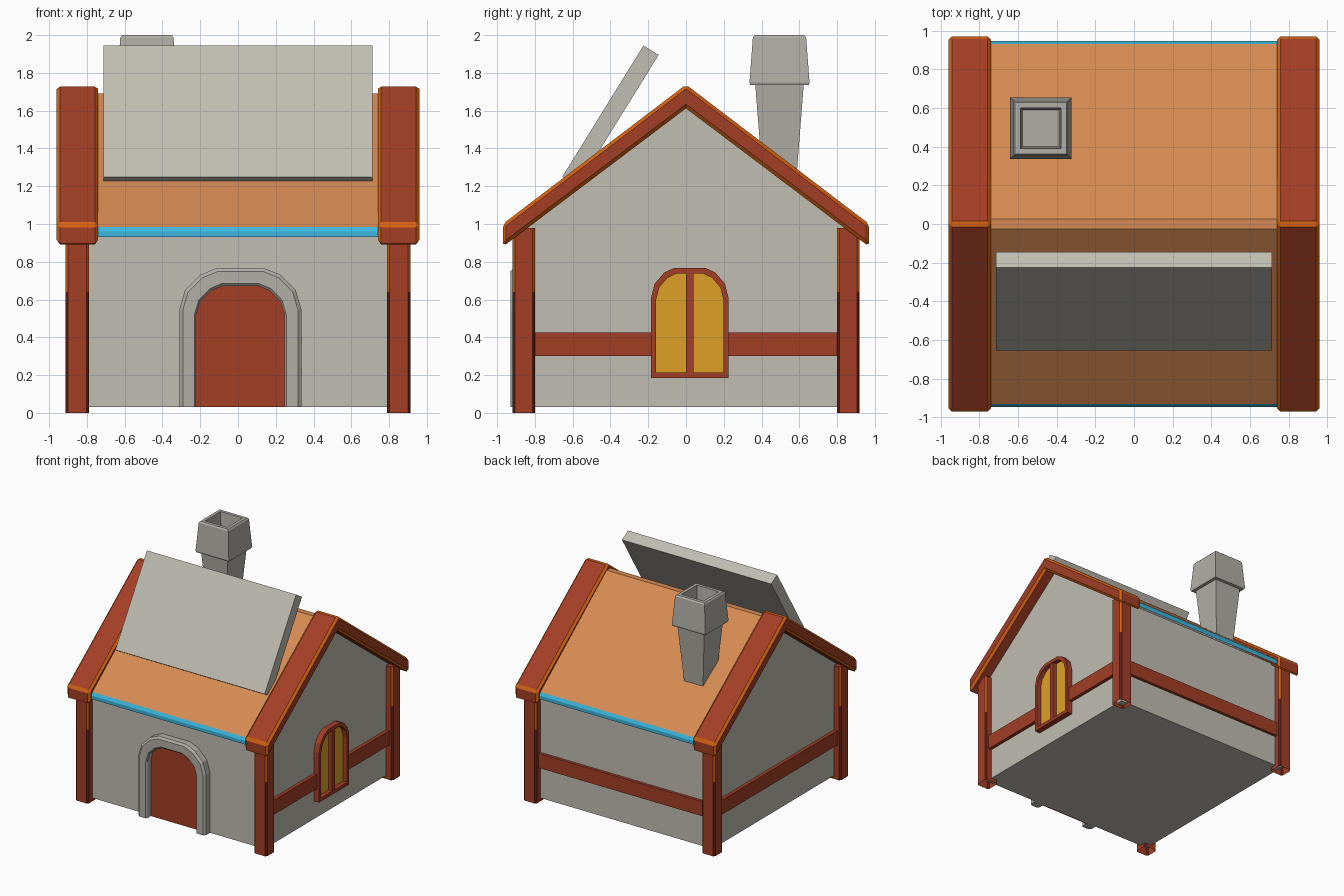
import bpy, bmesh
from mathutils import Vector

if "Cube" in bpy.data.objects:
    bpy.data.objects.remove(bpy.data.objects["Cube"])


def material(name, rgb):
    m = bpy.data.materials.new(name)
    lin = [((c / 255 + 0.055) / 1.055) ** 2.4 for c in rgb]
    m.diffuse_color = (*lin, 1)
    m.use_nodes = True
    m.node_tree.nodes["Principled BSDF"].inputs["Base Color"].default_value = m.diffuse_color
    return m


WALL = material("wall_grey", (192, 189, 178))
STONE = material("stone_grey", (178, 175, 167))
WOOD = material("red_wood", (163, 62, 38))
DARK = material("dark_wood", (95, 32, 20))
EDGE = material("orange_edge", (215, 98, 18))
ROOF = material("roof_orange", (213, 138, 83))
BLUE = material("eave_blue", (60, 182, 222))
GOLD = material("window_gold", (222, 160, 38))


def finish(bm, name, *mats):
    bmesh.ops.recalc_face_normals(bm, faces=bm.faces)
    me = bpy.data.meshes.new(name)
    bm.to_mesh(me)
    bm.free()
    for m in mats:
        me.materials.append(m)
    ob = bpy.data.objects.new(name, me)
    bpy.context.collection.objects.link(ob)
    return ob


def prism(points, depth):
    """Extrude a polygon of 3D points along a vector."""
    bm = bmesh.new()
    f = bm.faces.new([bm.verts.new(p) for p in points])
    r = bmesh.ops.extrude_face_region(bm, geom=[f], use_keep_orig=True)
    vs = [v for v in r["geom"] if isinstance(v, bmesh.types.BMVert)]
    bmesh.ops.translate(bm, verts=vs, vec=depth)
    bmesh.ops.recalc_face_normals(bm, faces=bm.faces)
    return bm


def side_prism(profile, x0, x1):
    return prism([(x0, y, z) for y, z in profile], (x1 - x0, 0, 0))


def box(x0, x1, y0, y1, z0, z1):
    return side_prism([(y0, z0), (y1, z0), (y1, z1), (y0, z1)], x0, x1)


def bevel(bm, edges, width):
    """Bevel edges and give the new faces material 1."""
    r = bmesh.ops.bevel(bm, geom=edges, offset=width, segments=1,
                        profile=0.5, affect='EDGES')
    for f in r["faces"]:
        f.material_index = 1


def mirrored(half):
    return half + [(-y, z) for y, z in reversed(half)]


# House body with gables
finish(side_prism([(-.86, .03), (.86, .03), (.86, .98), (0, 1.65), (-.86, .98)],
                  -.855, .855), "house_body", WALL)

# Roof slab, blue along the eaves
top = mirrored([(-.945, .93), (-.945, .96), (-.93, .985), (-.025, 1.69)])
bm = side_prism(top + [(0, 1.655)], -.75, .75)
for f in bm.faces:
    f.normal_update()
    if abs(f.normal.y) > .8:
        f.material_index = 1
finish(bm, "roof", ROOF, BLUE)

# Gable trims with orange bevelled edges
for s, side in ((-1, "left"), (1, "right")):
    bm = side_prism([(-.97, .88), (-.97, 1.0), (0, 1.738), (.97, 1.0),
                     (.97, .88), (0, 1.612)], s * .74, s * .96)
    edges = [e for e in bm.edges if e.calc_face_angle_signed() > .3]
    bevel(bm, edges, .018)
    finish(bm, "gable_trim_" + side, WOOD, EDGE)

# Corner posts, open below; edges orange above and dark below
for sx in (-1, 1):
    for sy in (-1, 1):
        xs = sorted((sx * .79, sx * .914))
        ys = sorted((sy * .80, sy * .918))
        bm = box(*xs, *ys, 0, .98)
        up = [e for e in bm.edges
              if abs(e.verts[0].co.z - e.verts[1].co.z) > .5]
        bevel(bm, up, .013)
        bmesh.ops.bisect_plane(bm, geom=bm.verts[:] + bm.edges[:] + bm.faces[:],
                               plane_co=(0, 0, .64), plane_no=(0, 0, 1))
        bottom = []
        for f in bm.faces:
            z = f.calc_center_median().z
            if z < .001:
                bottom.append(f)
            if f.material_index == 1 and z < .64:
                f.material_index = 2
        bmesh.ops.delete(bm, geom=bottom, context='FACES_ONLY')
        finish(bm, "post_%s_%s" % ("left" if sx < 0 else "right",
                                   "front" if sy < 0 else "back"),
               WOOD, EDGE, DARK)

# Horizontal beams on the left, back and right walls
finish(box(-.885, -.84, -.81, .81, .30, .425), "beam_left", WOOD)
finish(box(-.80, .80, .84, .885, .30, .425), "beam_back", WOOD)
finish(box(.84, .885, -.81, -.17, .30, .425), "beam_right_front", WOOD)
finish(box(.84, .885, .21, .81, .30, .425), "beam_right_back", WOOD)


def arch(c, half, z0, spring, top):
    shape = [(1, 0), (.907, .47), (.66, .84), (.4, 1)]
    left = [(-half, z0)] + [(-half * u, spring + (top - spring) * w)
                            for u, w in shape]
    return [(c + u, w) for u, w in mirrored(left)]


def arch_frame(loops, place, closed):
    """Bridge a list of (arch points, depth) into a frame."""
    bm = bmesh.new()
    rows = [[bm.verts.new(place(u, w, d)) for u, w in pts] for pts, d in loops]
    n = len(rows[0])
    for a, b in zip(rows, rows[1:]):
        for i in range(n if closed else n - 1):
            j = (i + 1) % n
            bm.faces.new((a[i], a[j], b[j], b[i]))
    if not closed:
        for k in (0, -1):
            bm.faces.new([r[k] for r in rows])
    return bm


def front(u, w, d):
    return Vector((u, -d, w))


def right(u, w, d):
    return Vector((d, u, w))


# Door and its stone arch
C = .0125
outer = arch(C, .3225, .03, .55, .765)
outer_in = arch(C, .305, .03, .545, .748)
inner_in = arch(C, .243, .03, .52, .685)
inner = arch(C, .235, .03, .515, .672)
finish(arch_frame([(outer, .85), (outer, .915), (outer_in, .93),
                   (inner_in, .93), (inner, .918), (inner, .85)], front, False),
       "door_arch", STONE)
finish(prism([front(u, w, .85) for u, w in inner], (0, -.022, 0)), "door", WOOD)

# Arched window on the right wall
outer = arch(.02, .205, .185, .61, .768)
inner = arch(.02, .178, .215, .60, .737)
finish(arch_frame([(outer, .85), (outer, .905), (inner, .905), (inner, .85)],
                  right, True), "window_frame", WOOD)
finish(prism([right(u, w, .857) for u, w in inner], (.009, 0, 0)),
       "window_glass", GOLD)
finish(box(.85, .9, -.001, .041, .2, .75), "window_mullion", WOOD)

# Raised slab leaning on the front roof slope
finish(side_prism([(-.225, 1.945), (-.655, 1.25), (-.575, 1.20), (-.145, 1.895)],
                  -.713, .713), "roof_slab", WALL)

# Chimney: square rings from the shaft up over the rim and into the flue
bm = bmesh.new()
last = None
for z, h in ((1.12, .08), (1.735, .128), (1.735, .155), (1.748, .159),
             (1.988, .141), (2.0, .132), (2.0, .105), (1.86, .095)):
    ring = [bm.verts.new((-.482 + sx * h, .495 + sy * h, z))
            for sx, sy in ((-1, -1), (1, -1), (1, 1), (-1, 1))]
    if last:
        for i in range(4):
            j = (i + 1) % 4
            bm.faces.new((last[i], last[j], ring[j], ring[i]))
    else:
        bm.faces.new(ring)
    last = ring
bm.faces.new(last)
finish(bm, "chimney", STONE)
